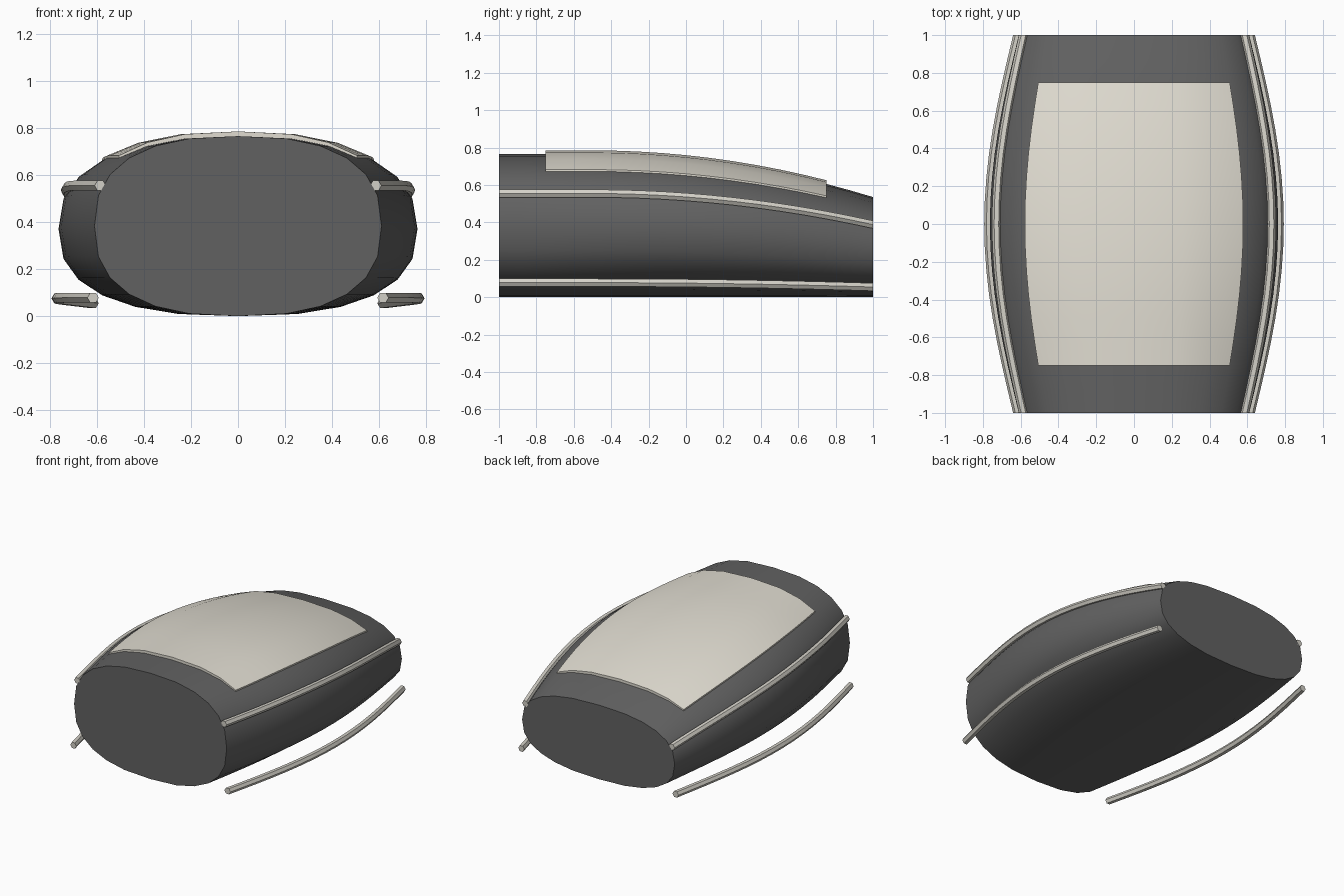
import bpy, bmesh
from math import sin, cos, pi, radians

if "Cube" in bpy.data.objects:
    bpy.data.objects.remove(bpy.data.objects["Cube"])

STATIONS = [-1 + i / 8 for i in range(17)]


def half_width(y):
    return 0.61 + 0.153 * cos(pi * y / 2)


def top(y):
    return 0.765 - 0.102 * max(0, y + 0.5) ** 2


def power(v):
    return abs(v) ** 0.8 * (1 if v >= 0 else -1)


def shell_point(deg, y, lift=0):
    # rounded-rectangle hull section at station y
    t, h = radians(deg), top(y) / 2
    return (half_width(y) * power(cos(t)), y, h + h * power(sin(t)) + lift)


def loft(name, rings, mat, smooth):
    bm = bmesh.new()
    loops = [[bm.verts.new(p) for p in ring] for ring in rings]
    for a, b in zip(loops, loops[1:]):
        for i in range(len(a)):
            j = (i + 1) % len(a)
            bm.faces.new((a[i], a[j], b[j], b[i]))
    bm.faces.new(loops[0])
    bm.faces.new(loops[-1])
    bmesh.ops.recalc_face_normals(bm, faces=bm.faces)
    me = bpy.data.meshes.new(name)
    bm.to_mesh(me)
    bm.free()
    ob = bpy.data.objects.new(name, me)
    bpy.context.collection.objects.link(ob)
    me.materials.append(mat)
    if smooth:
        bpy.ops.object.select_all(action='DESELECT')
        ob.select_set(True)
        bpy.context.view_layer.objects.active = ob
        bpy.ops.object.shade_smooth_by_angle(angle=radians(35))
    return ob


def material(name, color):
    m = bpy.data.materials.new(name)
    m.diffuse_color = (*color, 1)
    m.use_nodes = True
    m.node_tree.nodes["Principled BSDF"].inputs["Base Color"].default_value = m.diffuse_color
    return m


dark = material("dark_grey", (0.12, 0.12, 0.12))
ivory = material("ivory", (0.75, 0.72, 0.64))
trim = material("trim", (0.65, 0.63, 0.57))

# Hull
loft("hull", [[shell_point(15 * k, y) for k in range(24)] for y in STATIONS], dark, True)

# Raised top panel
rings = []
for y in STATIONS[2:-2]:
    angles = range(45, 136, 15)
    outer = [shell_point(a, y, 0.02 * sin(radians(a)) ** 2) for a in angles]
    inner = [shell_point(a, y, -0.012) for a in reversed(angles)]
    rings.append(outer + inner)
loft("top_panel", rings, ivory, True)


# Hexagonal side rails
def rail(name, side, x_scale, x_add, z_scale, r=0.024):
    rings = []
    for y in STATIONS:
        x, z = half_width(y) * x_scale + x_add, top(y) * z_scale
        rings.append([(side * (x + r * cos(k * pi / 3)), y, z + r * sin(k * pi / 3))
                      for k in range(6)])
    loft(name, rings, trim, False)


for label, side in (("left", -1), ("right", 1)):
    rail("upper_rail_" + label, side, 0.935, 0.015, 0.725)
    rail("lower_rail_" + label, side, 1.0, 0.006, 0.102)
